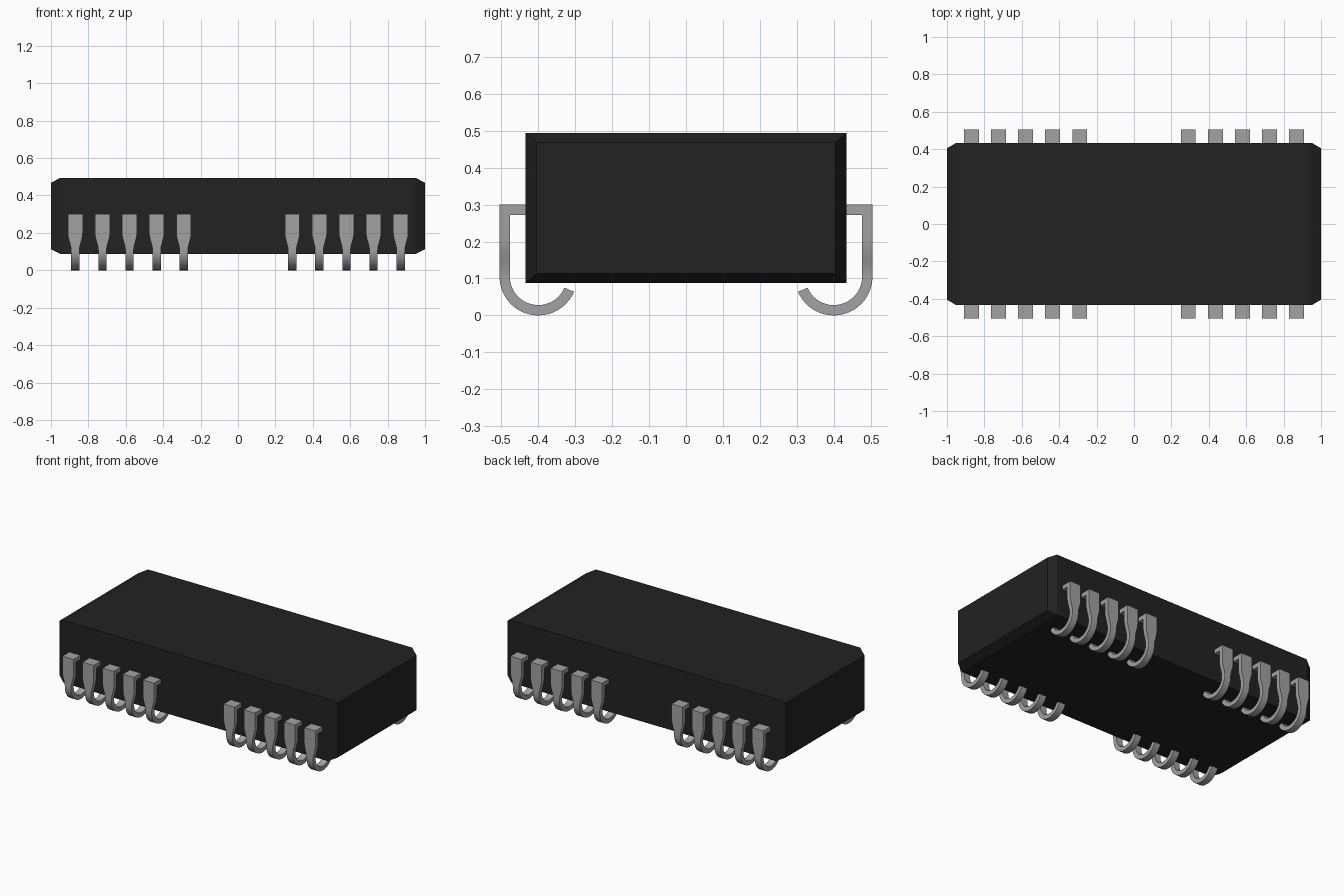
import bpy, bmesh, math

cube = bpy.data.objects.get("Cube")
if cube:
    bpy.data.objects.remove(cube, do_unlink=True)


def material(name, value, rough):
    m = bpy.data.materials.new(name)
    m.use_nodes = True
    color = (value, value, value, 1)
    m.diffuse_color = color
    bsdf = m.node_tree.nodes["Principled BSDF"]
    bsdf.inputs["Base Color"].default_value = color
    bsdf.inputs["Roughness"].default_value = rough
    return m


def loft(name, rings, mat):
    """Skin a list of four-point rings into a closed mesh."""
    bm = bmesh.new()
    loops = [[bm.verts.new(p) for p in ring] for ring in rings]
    for a, b in zip(loops, loops[1:]):
        for i in range(4):
            j = (i + 1) % 4
            bm.faces.new((a[i], a[j], b[j], b[i]))
    bm.faces.new(loops[0])
    bm.faces.new(loops[-1][::-1])
    bmesh.ops.recalc_face_normals(bm, faces=bm.faces[:])
    mesh = bpy.data.meshes.new(name)
    bm.to_mesh(mesh)
    bm.free()
    mesh.materials.append(mat)
    return mesh


def place(name, mesh, x=0.0, turn=0.0):
    ob = bpy.data.objects.new(name, mesh)
    ob.location.x = x
    ob.rotation_euler.z = turn
    bpy.context.collection.objects.link(ob)
    return ob


black = material("black plastic", 0.016, 0.6)
silver = material("silver metal", 0.36, 0.5)

# Package body: a box whose two ends are chamfered all round
body_rings = []
for x, y, z0, z1 in ((-1, 0.405, 0.113, 0.468), (-0.95, 0.434, 0.088, 0.494),
                     (0.95, 0.434, 0.088, 0.494), (1, 0.405, 0.113, 0.468)):
    body_rings.append([(x, -y, z0), (x, y, z0), (x, y, z1), (x, -y, z1)])
place("package_body", loft("package_body", body_rings, black))

# J-shaped pin: shoulder, flat upright, taper, then a curl under the body
OUT, THICK, WIDE, NARROW = 0.505, 0.028, 0.04, 0.022
RADIUS = 0.105
pin_path = [((-0.42, 0.30), (-0.42, 0.30 - THICK), WIDE),
            ((-OUT, 0.30), (-OUT + THICK, 0.30 - THICK), WIDE)]
for i in range(9):
    t = i / 8
    z = 0.20 - t * (0.20 - RADIUS)
    ease = t * t * (3 - 2 * t)
    pin_path.append(((-OUT, z), (-OUT + THICK, z), WIDE + (NARROW - WIDE) * ease))
for i in range(1, 25):
    a = math.pi + math.radians(157) * i / 24
    pts = [(RADIUS - OUT + r * math.cos(a), RADIUS + r * math.sin(a))
           for r in (RADIUS, RADIUS - THICK)]
    pin_path.append((pts[0], pts[1], NARROW))
pin_rings = [[(-w, *o), (w, *o), (w, *n), (-w, *n)] for o, n, w in pin_path]
pin_mesh = loft("pin", pin_rings, silver)

# Two groups of five pins along the front, repeated along the back
pins = []
for side, turn in (("front", 0.0), ("back", math.pi)):
    for group, sign in (("left", 1), ("right", -1)):
        for i in range(5):
            x = sign * (0.29 + 0.145 * i)
            pins.append(place(f"{side}_{group}_pin_{i + 1}", pin_mesh, x, turn))

# Smooth the curl while keeping the pin's edges crisp
bpy.ops.object.select_all(action="DESELECT")
pins[0].select_set(True)
bpy.context.view_layer.objects.active = pins[0]
bpy.ops.object.shade_smooth_by_angle(angle=math.radians(30))
